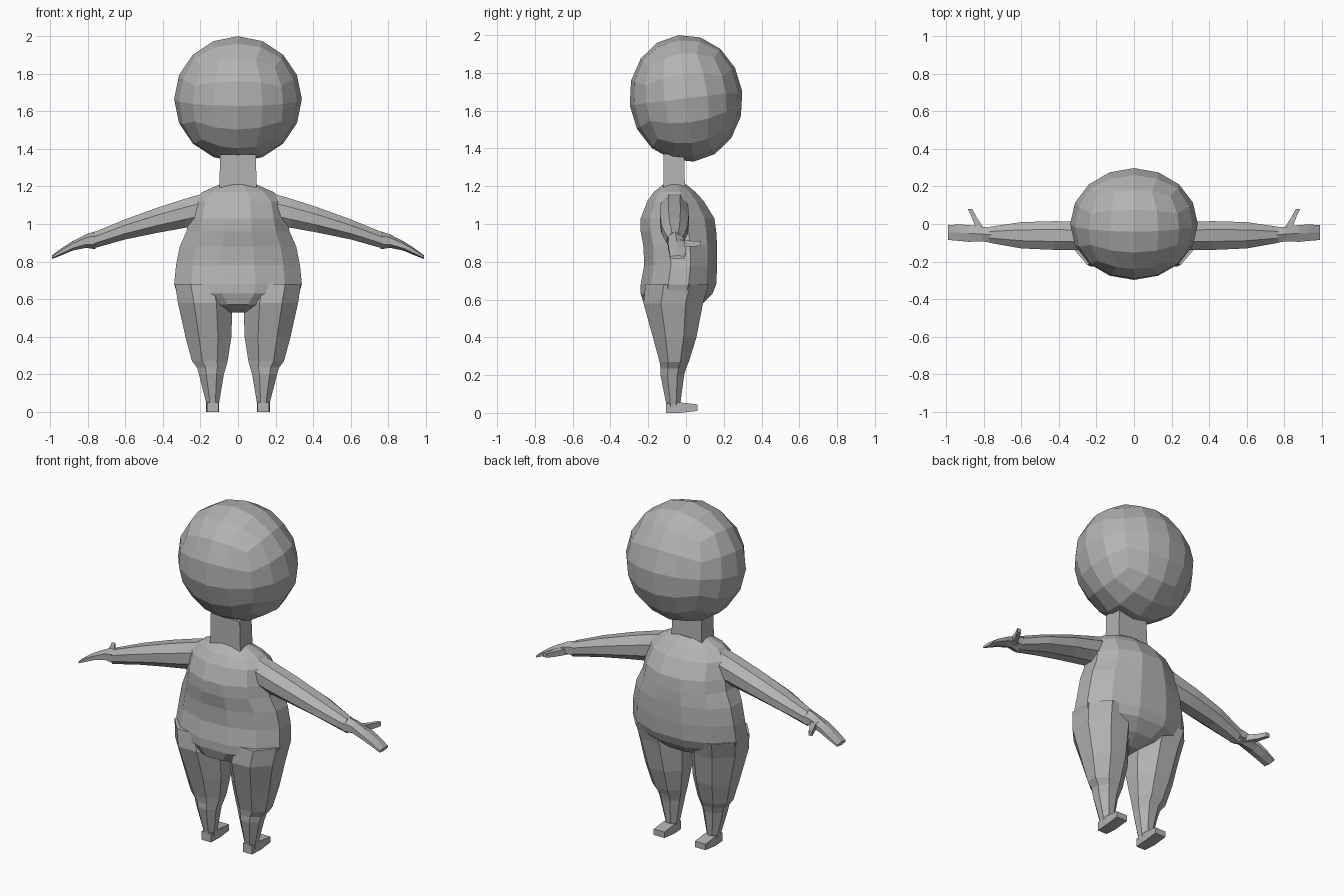
import bpy, bmesh, math
from mathutils import Matrix, Vector

if "Cube" in bpy.data.objects:
    bpy.data.objects.remove(bpy.data.objects["Cube"])

clay = bpy.data.materials.new("clay grey")
clay.diffuse_color = (0.45, 0.45, 0.45, 1)
clay.use_nodes = True
clay.node_tree.nodes["Principled BSDF"].inputs["Base Color"].default_value = clay.diffuse_color


def finish(name, bm, mirror=False):
    bmesh.ops.recalc_face_normals(bm, faces=bm.faces)
    me = bpy.data.meshes.new(name)
    bm.to_mesh(me)
    bm.free()
    me.materials.append(clay)
    ob = bpy.data.objects.new(name, me)
    bpy.context.collection.objects.link(ob)
    if mirror:
        ob.modifiers.new("mirror", 'MIRROR')
    return ob


def loft(name, axis, sides, rings, mirror=False):
    """Skin rings (position, min a, max a, min b, max b) along an axis.
    a, b are the two remaining axes in x, y, z order."""
    others = [i for i in range(3) if i != axis]
    bm = bmesh.new()
    peak = math.cos(math.pi / sides)
    loops = []
    for pos, a0, a1, b0, b1 in rings:
        loop = []
        for k in range(sides):
            t = 2 * math.pi * (k + 0.5) / sides
            co = [0, 0, 0]
            co[axis] = pos
            co[others[0]] = (a0 + a1) / 2 + (a1 - a0) / 2 * math.cos(t) / peak
            co[others[1]] = (b0 + b1) / 2 + (b1 - b0) / 2 * math.sin(t) / peak
            loop.append(bm.verts.new(co))
        loops.append(loop)
    for lo, hi in zip(loops, loops[1:]):
        for k in range(sides):
            j = (k + 1) % sides
            bm.faces.new((lo[k], lo[j], hi[j], hi[k]))
    bm.faces.new(loops[0])
    bm.faces.new(loops[-1])
    return finish(name, bm, mirror)


# Head: cube turned into a faceted ball, tilted slightly
bm = bmesh.new()
bmesh.ops.create_cube(bm, size=2)
bmesh.ops.subdivide_edges(bm, edges=bm.edges, cuts=3, use_grid_fill=True)
tilt = Matrix.Rotation(math.radians(7), 3, 'X')
for v in bm.verts:
    p = Vector([math.tan(c * math.pi / 4) for c in v.co]).normalized()
    p = tilt @ Vector((p.x * 0.34, p.y * 0.3, p.z * 0.337))
    v.co = p + Vector((0, 0, 1.665))
finish("head", bm)

# Neck
loft("neck", 2, 4, [(1.17, -.1, .1, -.12, -.005), (1.37, -.095, .095, -.12, -.01)])

# Torso: (height, half width, back y, belly y)
torso = [(1.21, .1, -.12, 0), (1.17, .19, -.17, .05), (1.12, .24, -.205, .095),
         (1.03, .26, -.24, .15), (.96, .275, -.24, .16), (.88, .31, -.225, .165),
         (.78, .33, -.222, .165), (.68, .34, -.24, .16), (.63, .325, -.24, .14),
         (.57, .2, -.22, .08), (.53, .09, -.14, 0)]
loft("torso", 2, 12, [(z, -w, w, y0, y1) for z, w, y0, y1 in torso])

# Legs
loft("leg", 2, 8, [
    (.68, .05, .335, -.215, .12), (.58, .03, .32, -.225, .09),
    (.40, .035, .28, -.175, .055), (.27, .055, .245, -.14, .015),
    (.235, .065, .218, -.135, 0), (.20, .075, .208, -.135, -.01),
    (.05, .1, .17, -.105, -.03), (.01, .105, .165, -.1, -.03)], True)

# Feet
loft("foot", 1, 4, [(-.105, .105, .165, 0, .05), (-.03, .1, .17, 0, .055),
                    (.06, .1, .17, .01, .045)], True)

# Arms with flat hands
loft("arm", 0, 8, [
    (.16, -.13, .01, 1.0, 1.17), (.28, -.138, .012, .98, 1.135),
    (.42, -.138, .015, .955, 1.09), (.60, -.13, .01, .918, 1.025),
    (.77, -.1, -.015, .87, .955)], True)
loft("hand", 0, 6, [
    (.76, -.1, -.015, .872, .955), (.81, -.092, -.015, .878, .94),
    (.88, -.095, -.005, .862, .905), (.93, -.09, -.003, .84, .875),
    (.99, -.085, -.005, .815, .832)], True)

# Thumbs
loft("thumb", 1, 4, [(-.05, .79, .85, .88, .92), (-.015, .805, .845, .88, .915),
                     (.04, .84, .866, .88, .91), (.08, .862, .885, .885, .91)], True)
